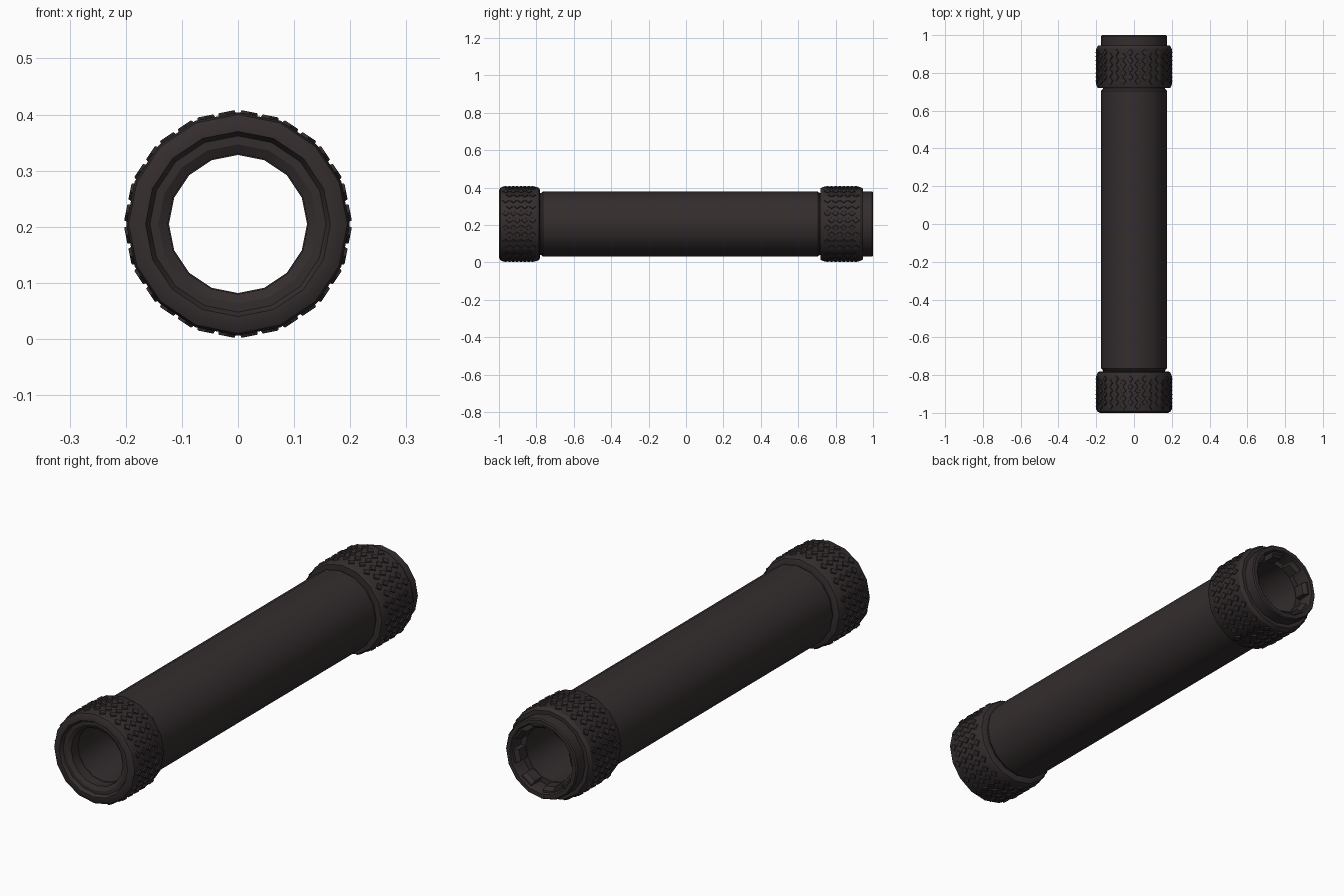
import bpy, bmesh, math

if "Cube" in bpy.data.objects:
    bpy.data.objects.remove(bpy.data.objects["Cube"])

N = 16          # sides of the tube
CZ = 0.205      # height of the tube axis

metal = bpy.data.materials.new("dark brown metal")
metal.diffuse_color = (0.034, 0.026, 0.027, 1)
metal.use_nodes = True
metal.node_tree.nodes["Principled BSDF"].inputs["Base Color"].default_value = metal.diffuse_color


def finish(name, bm, smooth=True):
    bmesh.ops.recalc_face_normals(bm, faces=bm.faces)
    me = bpy.data.meshes.new(name)
    bm.to_mesh(me)
    bm.free()
    ob = bpy.data.objects.new(name, me)
    bpy.context.collection.objects.link(ob)
    me.materials.append(metal)
    if smooth:
        bpy.ops.object.select_all(action='DESELECT')
        ob.select_set(True)
        bpy.context.view_layer.objects.active = ob
        bpy.ops.object.shade_smooth_by_angle(angle=math.radians(30))
    return ob


def point(y, r, a, t=0.0):
    """Point at radius r and angle a around the axis, shifted t sideways."""
    return (r * math.sin(a) + t * math.cos(a), y,
            CZ + r * math.cos(a) - t * math.sin(a))


def revolve(name, profile):
    """Closed (y, r) profile turned around the y axis."""
    bm = bmesh.new()
    rings = [[bm.verts.new(point(y, r, 2 * math.pi * k / N)) for y, r in profile]
             for k in range(N)]
    n = len(profile)
    for k in range(N):
        a, b = rings[k], rings[(k + 1) % N]
        for i in range(n):
            j = (i + 1) % n
            bm.faces.new((a[i], a[j], b[j], b[i]))
    return finish(name, bm)


def knurl(name, y0, y1, r, rows=4):
    """Staggered raised diamonds, two columns on every facet."""
    bm = bmesh.new()
    flat = r * math.cos(math.pi / N)
    step = (y1 - y0) / (rows + 0.5)
    for k in range(N):
        a = 2 * math.pi * (k + 0.5) / N
        for col in (0, 1):
            t0 = (col - 0.5) * 0.038
            for row in range(rows):
                yc = y0 + step * (row + 0.5 + 0.5 * col)
                loops = []
                for h, s in ((-0.002, 1.0), (0.005, 0.86)):
                    loops.append([bm.verts.new(point(yc + dy * step * 0.47 * s, flat + h, a,
                                                     t0 + dt * 0.0165 * s))
                                  for dt, dy in ((1, 0), (0, 1), (-1, 0), (0, -1))])
                lo, hi = loops
                bm.faces.new(hi)
                for i in range(4):
                    j = (i + 1) % 4
                    bm.faces.new((lo[i], lo[j], hi[j], hi[i]))
    return finish(name, bm, smooth=False)


# long hollow body with chamfered shoulders
revolve("tube_body", [(-0.93, 0.165), (-0.775, 0.165), (-0.765, 0.174), (0.705, 0.174),
                      (0.715, 0.165), (0.93, 0.165), (0.93, 0.123), (-0.93, 0.123)])

# front collar with stepped, funnelled mouth
revolve("front_collar", [(-1.0, 0.165), (-1.0, 0.180), (-0.992, 0.195), (-0.98, 0.199),
                         (-0.80, 0.199), (-0.785, 0.192), (-0.78, 0.178), (-0.78, 0.150),
                         (-0.92, 0.150), (-0.92, 0.125), (-0.975, 0.125), (-0.985, 0.142),
                         (-0.985, 0.157)])
knurl("front_knurling", -0.985, -0.80, 0.199)

# rear collar
revolve("rear_collar", [(0.72, 0.150), (0.72, 0.192), (0.735, 0.199), (0.93, 0.199),
                        (0.945, 0.190), (0.945, 0.150)])
knurl("rear_knurling", 0.735, 0.93, 0.199)

# rear end sleeve
revolve("rear_sleeve", [(0.90, 0.150), (0.90, 0.174), (0.995, 0.174), (1.0, 0.169),
                        (1.0, 0.152), (0.985, 0.146)])

# locking teeth inside the rear mouth
bm = bmesh.new()
for k in range(0, N, 2):
    a0, a1 = (2 * math.pi * (k + d) / N for d in (0, 1))
    prof = [(0.92, 0.126), (0.975, 0.126), (0.99, 0.140), (0.99, 0.158), (0.92, 0.158)]
    A = [bm.verts.new(point(y, r, a0)) for y, r in prof]
    B = [bm.verts.new(point(y, r, a1)) for y, r in prof]
    bm.faces.new(A)
    bm.faces.new(B)
    for i in range(len(prof)):
        j = (i + 1) % len(prof)
        bm.faces.new((A[i], A[j], B[j], B[i]))
finish("rear_teeth", bm, smooth=False)
